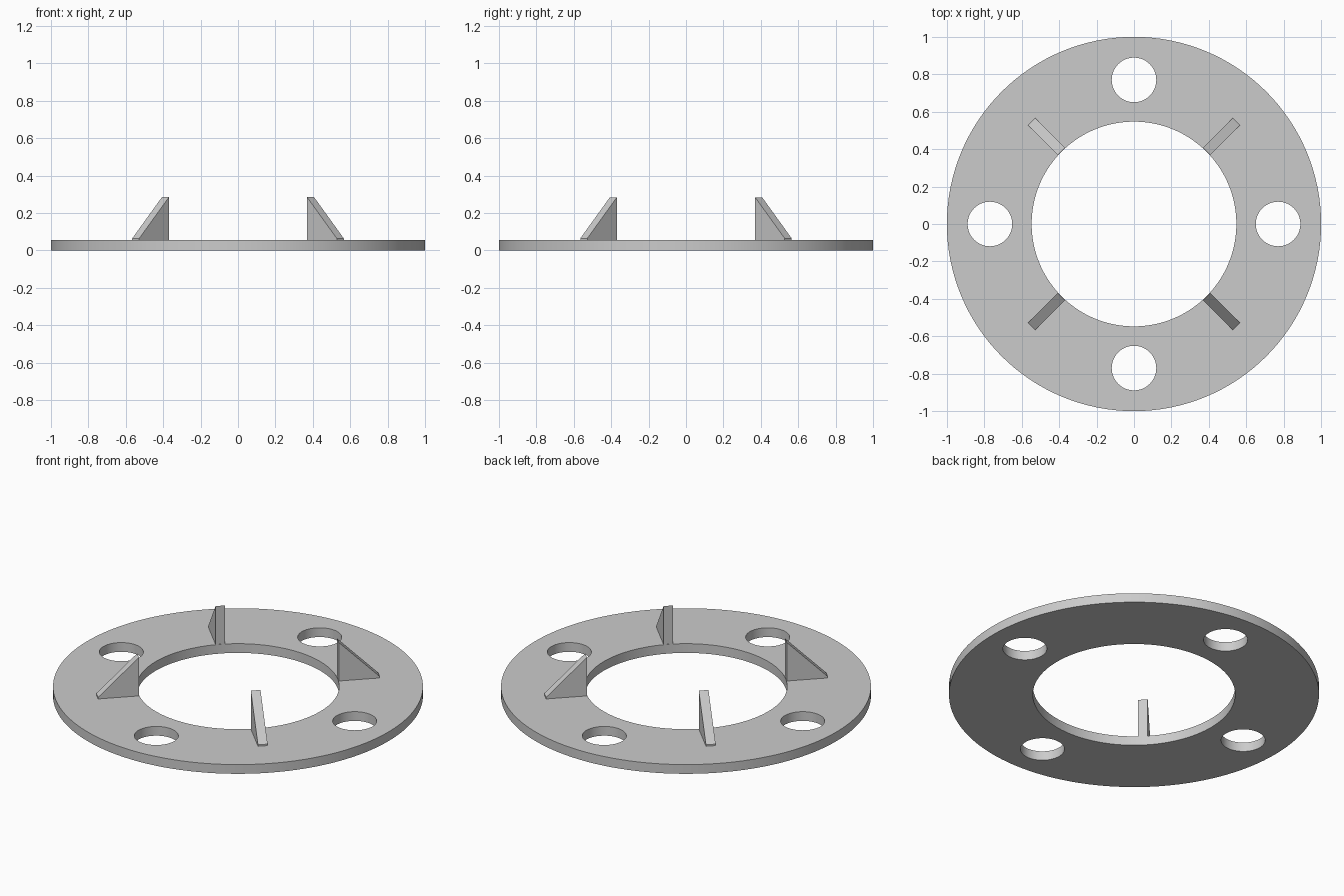
import bpy, bmesh
from math import pi, sin, cos, radians

if "Cube" in bpy.data.objects:
    bpy.data.objects.remove(bpy.data.objects["Cube"])

THICK = 0.055
RIB_W = 0.053


def cylinder(name, radius, depth, loc, sides):
    bpy.ops.mesh.primitive_cylinder_add(vertices=sides, radius=radius, depth=depth, location=loc)
    ob = bpy.context.object
    ob.name = name
    return ob


def cut(target, cutter):
    mod = target.modifiers.new("cut", 'BOOLEAN')
    mod.operation = 'DIFFERENCE'
    mod.solver = 'EXACT'
    mod.object = cutter
    bpy.context.view_layer.objects.active = target
    bpy.ops.object.modifier_apply(modifier=mod.name)
    bpy.data.objects.remove(cutter, do_unlink=True)


# Flat flange ring with a central opening
flange = cylinder("flange_ring", 1.0, THICK, (0, 0, THICK / 2), 128)
cut(flange, cylinder("bore_cutter", 0.547, 0.4, (0, 0, 0), 128))

# Four bolt holes
for i in range(4):
    a = i * pi / 2
    cut(flange, cylinder("bolt_cutter", 0.119, 0.4, (0.77 * cos(a), 0.77 * sin(a), 0), 64))

bpy.ops.object.select_all(action='DESELECT')
flange.select_set(True)
bpy.context.view_layer.objects.active = flange
bpy.ops.object.shade_smooth_by_angle(angle=radians(30))


# Triangular gusset ribs on the diagonals
def gusset(name, angle):
    profile = [(0.549, THICK), (0.773, THICK), (0.773, 0.064), (0.549, 0.284)]
    bm = bmesh.new()
    face = bm.faces.new([bm.verts.new((r, -RIB_W / 2, z)) for r, z in profile])
    ext = bmesh.ops.extrude_face_region(bm, geom=[face])
    verts = [g for g in ext["geom"] if isinstance(g, bmesh.types.BMVert)]
    bmesh.ops.translate(bm, verts=verts, vec=(0, RIB_W, 0))
    bmesh.ops.recalc_face_normals(bm, faces=bm.faces)
    me = bpy.data.meshes.new(name)
    bm.to_mesh(me)
    bm.free()
    ob = bpy.data.objects.new(name, me)
    ob.rotation_euler.z = angle
    bpy.context.collection.objects.link(ob)


for i in range(4):
    gusset(f"gusset_rib_{i + 1}", pi / 4 + i * pi / 2)
